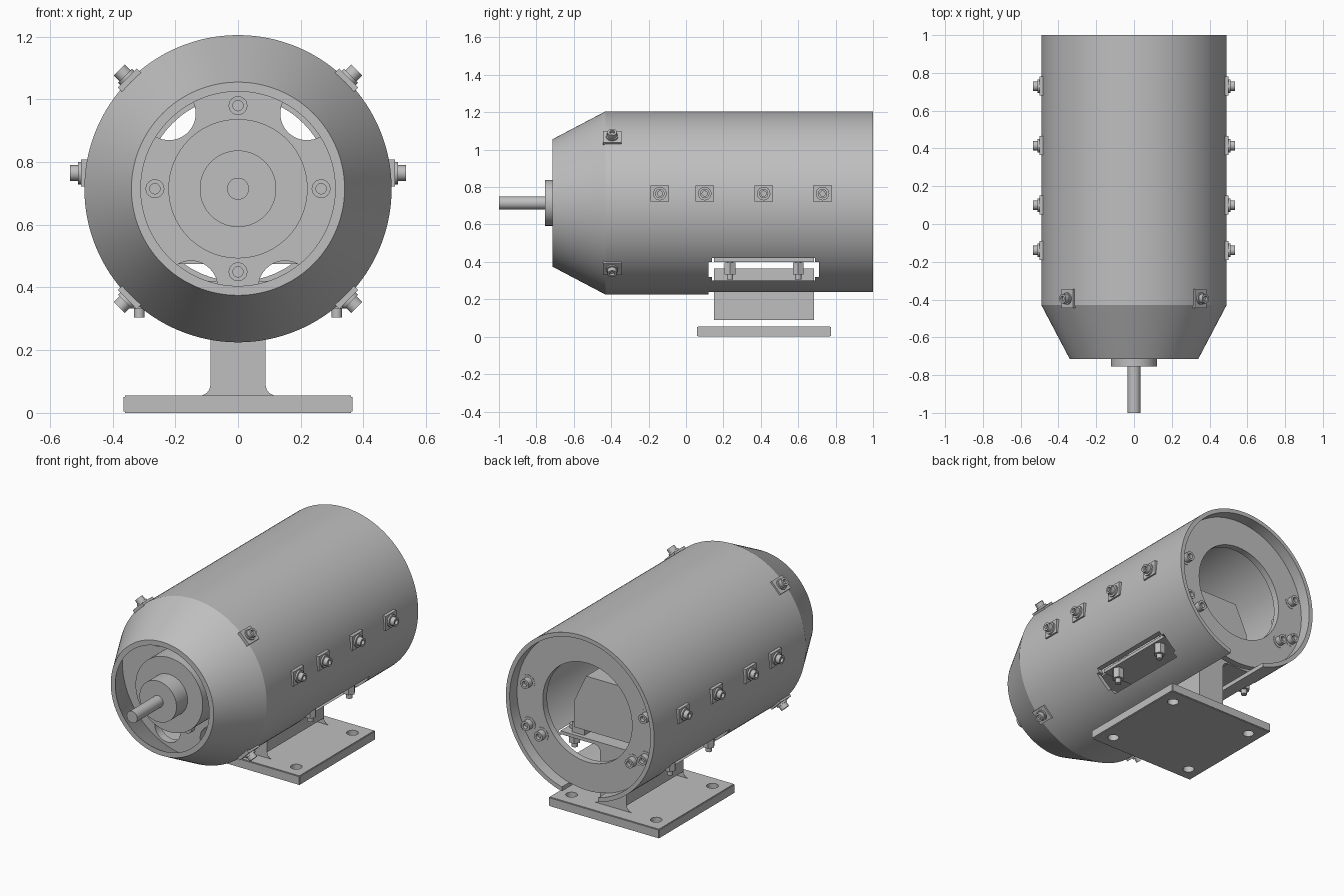
import bpy, bmesh, math
from mathutils import Vector, Matrix

cube = bpy.data.objects.get("Cube")
if cube:
    bpy.data.objects.remove(cube, do_unlink=True)

AXIS_Z = 0.715
BODY = (0, 0, AXIS_Z)
Y = (0, 1, 0)

grey = bpy.data.materials.new("machined_grey")
grey.use_nodes = True
colour = (0.52, 0.52, 0.52, 1)
grey.diffuse_color = colour
grey.node_tree.nodes["Principled BSDF"].inputs["Base Color"].default_value = colour


def finish(name, bm, smooth=True):
    bmesh.ops.remove_doubles(bm, verts=bm.verts, dist=1e-5)
    bmesh.ops.recalc_face_normals(bm, faces=bm.faces)
    mesh = bpy.data.meshes.new(name)
    bm.to_mesh(mesh)
    bm.free()
    mesh.materials.append(grey)
    ob = bpy.data.objects.new(name, mesh)
    bpy.context.collection.objects.link(ob)
    if smooth:
        shade(ob)
    return ob


def select(ob):
    bpy.ops.object.select_all(action='DESELECT')
    ob.select_set(True)
    bpy.context.view_layer.objects.active = ob


def shade(ob):
    select(ob)
    bpy.ops.object.shade_smooth_by_angle(angle=math.radians(25))


def aim(origin, axis):
    turn = Vector((0, 0, 1)).rotation_difference(Vector(axis))
    return Matrix.Translation(origin) @ turn.to_matrix().to_4x4()


def add_lathe(bm, profile, matrix, n):
    """Revolve a closed (radius, height) outline; points on the axis merge."""
    rings = []
    for i in range(n):
        a = math.tau * i / n
        rings.append([bm.verts.new(matrix @ Vector((r * math.cos(a), r * math.sin(a), h)))
                      for r, h in profile])
    m = len(profile)
    for i in range(n):
        p, q = rings[i], rings[(i + 1) % n]
        for j in range(m):
            k = (j + 1) % m
            if profile[j][0] == 0 and profile[k][0] == 0:
                continue
            bm.faces.new((p[j], p[k], q[k], q[j]))
    bmesh.ops.remove_doubles(bm, verts=bm.verts, dist=1e-6)


def lathe(name, profile, origin=BODY, axis=Y, n=96):
    bm = bmesh.new()
    add_lathe(bm, profile, aim(origin, axis), n)
    return finish(name, bm)


def rod(r, h0, h1):
    return [(0, h0), (r, h0), (r, h1), (0, h1)]


def add_box(bm, low, high, matrix=Matrix()):
    low, high = Vector(low), Vector(high)
    size = Matrix.Diagonal(high - low).to_4x4()
    bmesh.ops.create_cube(bm, size=1, matrix=matrix @ Matrix.Translation((low + high) / 2) @ size)


def box(name, low, high, bevel=0):
    bm = bmesh.new()
    add_box(bm, low, high)
    if bevel:
        bmesh.ops.bevel(bm, geom=bm.edges[:], offset=bevel, segments=2, affect='EDGES')
    return finish(name, bm, False)


def prism(name, outline, y0, y1):
    """Extrude an (x, z) outline along y."""
    bm = bmesh.new()
    face = bm.faces.new([bm.verts.new((x, y0, z)) for x, z in outline])
    new = bmesh.ops.extrude_face_region(bm, geom=[face])["geom"]
    bmesh.ops.translate(bm, vec=(0, y1 - y0, 0), verts=[g for g in new if isinstance(g, bmesh.types.BMVert)])
    return finish(name, bm, False)


def cut(ob, cutters):
    for c in cutters:
        mod = ob.modifiers.new("cut", 'BOOLEAN')
        mod.operation, mod.solver, mod.object = 'DIFFERENCE', 'EXACT', c
        select(ob)
        bpy.ops.object.modifier_apply(modifier=mod.name)
        bpy.data.objects.remove(c, do_unlink=True)
    shade(ob)


def socket_screw(name, origin, axis, r=0.026, h=0.028, washer=0.0, pad=False, tail=0.0):
    """Socket head, with optional washer, square pad and inner shank with nut."""
    bm = bmesh.new()
    m = aim(origin, axis)
    base = -0.008
    if pad:
        add_box(bm, (-0.043, -0.05, base), (0.043, 0.05, 0.012), m)
        base = 0.012
    if washer:
        add_lathe(bm, rod(washer, base, base + 0.01), m, 24)
        base += 0.01
    top = base + h
    add_lathe(bm, [(0, base), (r, base), (r, top), (r * 0.55, top), (r * 0.55, top - h * 0.6),
                   (0, top - h * 0.6)], m, 24)
    if tail:
        add_lathe(bm, rod(r * 0.6, -tail, 0), m, 16)
        add_lathe(bm, rod(r * 1.2, -tail * 0.75, -0.024), m, 6)
    return finish(name, bm)


# Tubular housing with tapered nose, side windows and open slot below
housing = lathe("housing", [(0.34, -0.715), (0.49, -0.43), (0.49, 1), (0.465, 1),
                            (0.465, -0.42), (0.31, -0.715)], n=128)
cut(housing, [box("window_cutter", (-1, 0.12, 0.30), (1, 0.71, 0.42), 0.02),
              box("slot_cutter", (-0.12, 0.12, 0.1), (0.12, 1.2, 0.35))])

# Front mounting plate with four large openings
plate = lathe("front_plate", rod(0.465, -0.45, -0.40))
cut(plate, [lathe("opening_cutter", rod(0.085, -0.6, -0.3), (s * x, 0, z), Y, 48)
            for s in (-1, 1) for x, z in ((0.22, 0.955), (0.15, 0.40))])
for i in range(4):
    a = i * math.pi / 2
    socket_screw("plate_screw", (0.265 * math.cos(a), -0.45, AXIS_Z + 0.265 * math.sin(a)),
                 (0, -1, 0), 0.03, 0.04)

# Rear ring and its screws
lathe("rear_ring", [(0.295, 0.89), (0.465, 0.89), (0.465, 0.93), (0.295, 0.93)])
for s in (-1, 1):
    for x, z in ((0.39, 0.08), (0.385, -0.17), (0.30, -0.21)):
        socket_screw("rear_screw", (s * x, 0.93, AXIS_Z + z), Y, 0.028, 0.035, washer=0.042)

# Motor: front drum, boss, shaft and chamfered rear block on feet
lathe("motor_drum", rod(0.222, -0.65, -0.38))
lathe("motor_boss", rod(0.122, -0.755, -0.64))
lathe("drive_shaft", rod(0.035, -1, -0.74), n=32)
half = [(0.25, 0.475), (0.25, 0.63), (0.17, 0.80)]
prism("motor_block", half + [(-x, z) for x, z in reversed(half)], -0.40, 0.70)
for s in (-1, 1):
    x0, x1 = sorted((s * 0.21, s * 0.29))
    for y in (0.235, 0.60):
        box("motor_foot", (x0, y - 0.06, 0.42), (x1, y + 0.06, 0.48))

# Pedestal: base plate with bolt holes
base = box("base_plate", (-0.365, 0.06, 0), (0.365, 0.775, 0.055), 0.004)
cut(base, [lathe("hole_cutter", rod(0.032, -0.1, 0.2), (x, y, 0), (0, 0, 1), 32)
           for x in (-0.28, 0.28) for y in (0.15, 0.68)])

# Pedestal: flanged web, with the flared corners left open along the sides
FIL, WEB = 0.035, 0.088
steps = [i * math.pi / 12 for i in range(7)]
upper = [(WEB + FIL - FIL * math.sin(a), 0.40 - FIL + FIL * math.cos(a)) for a in steps]
lower = [(WEB + FIL - FIL * math.cos(a), 0.055 + FIL - FIL * math.sin(a)) for a in steps]
side = [(0.35, 0.42), (0.35, 0.40)] + upper + lower
loop = side + [(-x, z) for x, z in reversed(side)]
bm = bmesh.new()
ends = [[bm.verts.new((x, y, z)) for x, z in loop] for y in (0.15, 0.685)]
for e in ends:
    bm.faces.new(e)
for i in range(len(loop)):
    j = (i + 1) % len(loop)
    if (Vector(loop[i]) - Vector(loop[j])).length > 0.015:
        bm.faces.new((ends[0][i], ends[0][j], ends[1][j], ends[1][i]))
finish("pedestal_web", bm, False)

# Flange bolts with nuts below
for x in (-0.315, 0.315):
    for y in (0.235, 0.60):
        socket_screw("flange_bolt", (x, y, 0.42), (0, 0, 1), 0.028, 0.03, tail=0.115)

# Side and nose screws on square pads
for s in (-1, 1):
    for y in (-0.14, 0.10, 0.415, 0.73):
        socket_screw("side_screw", (s * 0.488, y, 0.765), (s, 0, 0), 0.025, 0.026,
                     washer=0.036, pad=True, tail=0.07)
    for t in (-1, 1):
        d = Vector((s, 0, t)).normalized()
        socket_screw("nose_screw", Vector(BODY) + d * 0.488 + Vector((0, -0.395, 0)), d,
                     0.025, 0.026, washer=0.032, pad=True, tail=0.07)
